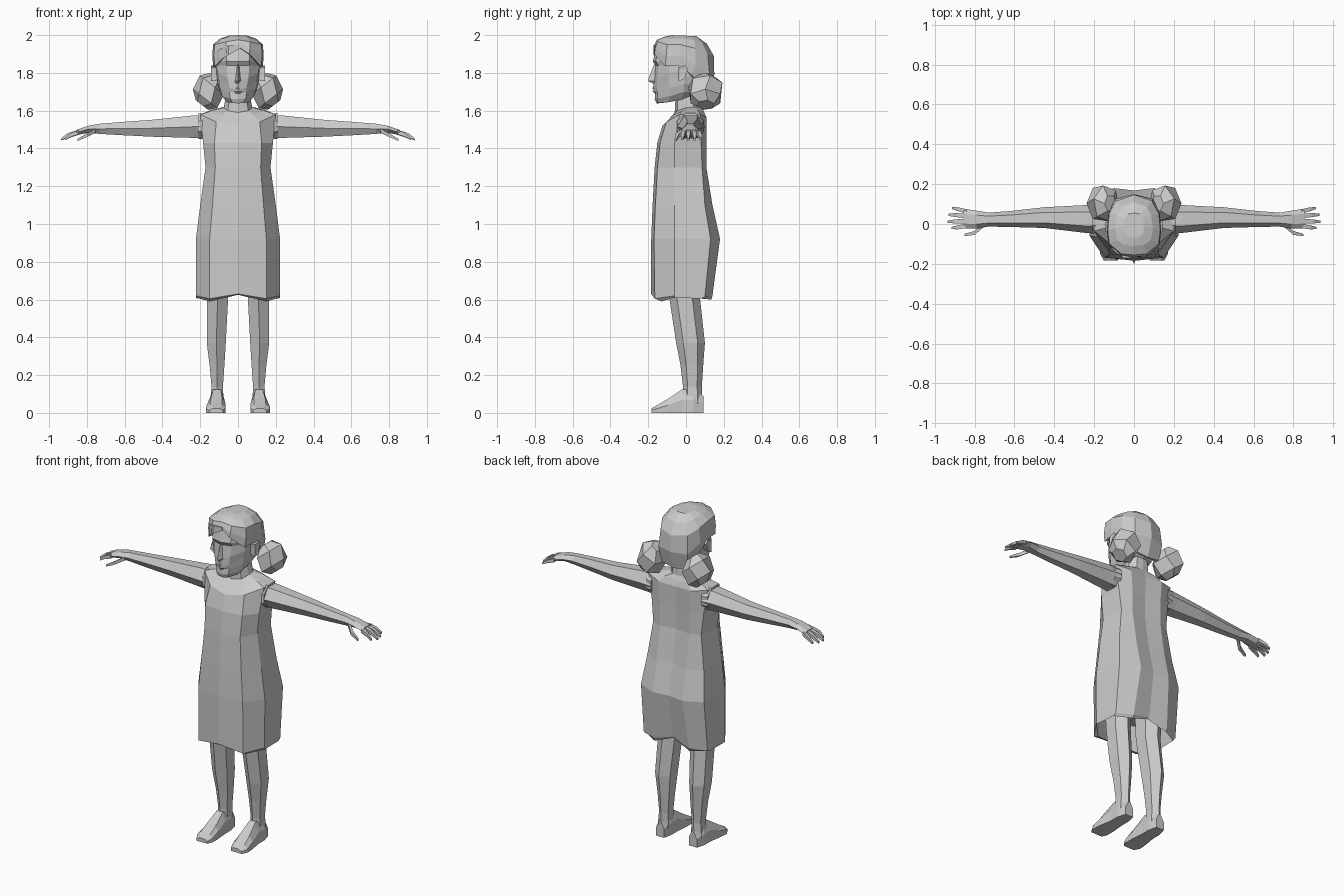
import bpy, bmesh, math

clay = bpy.data.materials.new("light grey")
clay.diffuse_color = (0.6, 0.6, 0.6, 1)


def loft(name, rings, mirror=False, cap_start=True, cap_end=True):
    """Skin a list of equal-length rings of points into one flat-shaded object."""
    bm = bmesh.new()
    vs = [[bm.verts.new(p) for p in ring] for ring in rings]
    n = len(vs[0])
    for a, b in zip(vs, vs[1:]):
        for i in range(n):
            j = (i + 1) % n
            bm.faces.new((a[i], a[j], b[j], b[i]))
    if cap_start:
        bm.faces.new(vs[0][::-1])
    if cap_end:
        bm.faces.new(vs[-1])
    return finish(name, bm, mirror)


def finish(name, bm, mirror=False):
    bmesh.ops.recalc_face_normals(bm, faces=bm.faces)
    me = bpy.data.meshes.new(name)
    bm.to_mesh(me)
    bm.free()
    me.materials.append(clay)
    ob = bpy.data.objects.new(name, me)
    bpy.context.collection.objects.link(ob)
    if mirror:
        ob.modifiers.new("mirror", 'MIRROR').use_mirror_merge = False
    return ob


def sym(half):
    """Complete a right-hand half ring (front centre to back centre)."""
    return half + [(-x, y, z) for x, y, z in half[-2:0:-1]]


def oval(c, ru, rv, axis, n=6, turn=0.0):
    """Ring around c, lying across the x axis or the z axis."""
    ring = []
    for i in range(n):
        t = turn + 2 * math.pi * i / n
        u, v = ru * math.cos(t), rv * math.sin(t)
        ring.append((c[0], c[1] + u, c[2] + v) if axis == 'x'
                    else (c[0] + u, c[1] + v, c[2]))
    return ring


# Dress: z, front y, front corner x, half width, side-back y, back y
def dress_ring(z, f, cx, w, s, b, front_gap=0.015):
    return [(0, f, z), (cx, f + front_gap, z), (w, -0.06, z),
            (w - 0.01, s, z), (0.1, b, z), (0, b - 0.012, z)]


hem = [(0, -0.18, 0.625), (0.15, -0.13, 0.59), (0.222, -0.06, 0.61),
       (0.215, 0.08, 0.605), (0.12, 0.135, 0.60), (0, 0.12, 0.645)]
hem_top = [(0, -0.185, 0.63), (0.15, -0.165, 0.605), (0.222, -0.06, 0.62),
           (0.215, 0.10, 0.615), (0.12, 0.14, 0.62), (0, 0.13, 0.655)]
inside = [(x * 0.9, y * 0.9, 0.75) for x, y, z in hem]
yoke = [(0, -0.125, 1.52), (0.115, -0.105, 1.54), (0.2, -0.035, 1.58),
        (0.2, 0.075, 1.58), (0.11, 0.108, 1.565), (0, 0.1, 1.56)]
neckline = [(0, -0.09, 1.555), (0.085, -0.07, 1.575), (0.14, -0.02, 1.6),
            (0.14, 0.06, 1.605), (0.08, 0.092, 1.60), (0, 0.09, 1.59)]
levels = [dress_ring(0.92, -0.184, 0.15, 0.223, 0.13, 0.18),
          dress_ring(1.1, -0.177, 0.135, 0.2, 0.1, 0.14),
          dress_ring(1.3, -0.166, 0.12, 0.172, 0.085, 0.108),
          dress_ring(1.43, -0.152, 0.125, 0.185, 0.08, 0.108)]
loft("dress", [sym(r) for r in [inside, hem, hem_top] + levels + [yoke, neckline]],
     cap_end=False)

# Upper chest running into the neck
neck_base = [(0, -0.06, 1.59), (0.055, -0.045, 1.60), (0.075, 0, 1.615),
             (0.075, 0.04, 1.62), (0.04, 0.075, 1.62), (0, 0.08, 1.62)]
neck_top = [(0, -0.055, 1.68), (0.04, -0.045, 1.68), (0.058, -0.01, 1.7),
            (0.058, 0.04, 1.7), (0.035, 0.07, 1.7), (0, 0.075, 1.7)]
loft("neck", [sym(r) for r in (neckline, neck_base, neck_top)], cap_start=False)

# Sleeve edges standing slightly proud of the shoulder
loft("sleeve_edge", [oval((x, 0.022, 1.518), ru, rv, 'x', 8, math.pi / 8)
                     for x, ru, rv in ((0.17, 0.08, 0.07), (0.208, 0.073, 0.074),
                                       (0.208, 0.05, 0.05))], mirror=True)

# Head: jaw, mouth, cheeks, brow, forehead
face = [
    [(0, -0.155, 1.638), (0.03, -0.15, 1.642), (0.06, -0.09, 1.645), (0.062, -0.02, 1.66), (0.05, 0.04, 1.68), (0, 0.06, 1.68)],
    [(0, -0.166, 1.66), (0.042, -0.152, 1.665), (0.083, -0.09, 1.675), (0.095, -0.01, 1.70), (0.07, 0.07, 1.7), (0, 0.09, 1.7)],
    [(0, -0.163, 1.69), (0.045, -0.15, 1.70), (0.095, -0.09, 1.72), (0.108, -0.01, 1.74), (0.09, 0.09, 1.74), (0, 0.11, 1.74)],
    [(0, -0.173, 1.71), (0.045, -0.153, 1.72), (0.1, -0.09, 1.76), (0.115, -0.01, 1.78), (0.1, 0.1, 1.78), (0, 0.12, 1.78)],
    [(0, -0.17, 1.76), (0.055, -0.153, 1.775), (0.108, -0.09, 1.8), (0.118, -0.01, 1.82), (0.1, 0.1, 1.82), (0, 0.12, 1.82)],
    [(0, -0.163, 1.84), (0.06, -0.145, 1.84), (0.11, -0.085, 1.84), (0.118, -0.01, 1.85), (0.1, 0.1, 1.85), (0, 0.12, 1.85)],
    [(0, -0.175, 1.86), (0.062, -0.16, 1.862), (0.112, -0.085, 1.86), (0.118, -0.01, 1.87), (0.1, 0.1, 1.87), (0, 0.12, 1.87)],
    [(0, -0.155, 1.95), (0.06, -0.145, 1.94), (0.1, -0.08, 1.94), (0.105, -0.01, 1.94), (0.09, 0.07, 1.94), (0, 0.09, 1.94)]]
loft("head", [sym(r) for r in face])

# Nose and lips
loft("nose", [sym([(0, f, z), (w, -0.15, z), (0, -0.13, z)])
              for z, f, w in ((1.742, -0.172, 0.02), (1.757, -0.2, 0.022),
                              (1.775, -0.196, 0.018), (1.845, -0.17, 0.01))])
loft("lips", [sym([(0, f, z), (w, -0.156, z), (0, -0.13, z)])
              for z, f, w in ((1.69, -0.166, 0.015), (1.702, -0.177, 0.028),
                              (1.71, -0.172, 0.032), (1.718, -0.178, 0.026),
                              (1.73, -0.172, 0.01))])

# Ears
loft("ear", [[(x, y * k - 0.02, 1.80 + z * k) for y, z in
              ((-0.02, -0.045), (0.012, -0.03), (0.03, 0.02), (0.015, 0.04), (-0.02, 0.03))]
             for x, k in ((0.105, 0.8), (0.143, 1), (0.14, 0.6))], mirror=True)

# Hair cap with a parted fringe
hair = [
    [(0, -0.14, 1.935), (0.05, -0.14, 1.9), (0.11, -0.09, 1.84), (0.115, -0.02, 1.84), (0.11, 0.03, 1.78), (0.08, 0.1, 1.69), (0, 0.11, 1.68)],
    [(0, -0.165, 1.94), (0.06, -0.168, 1.9), (0.122, -0.11, 1.835), (0.132, -0.04, 1.84), (0.125, 0.03, 1.79), (0.088, 0.11, 1.695), (0, 0.12, 1.68)],
    [(0, -0.165, 1.955), (0.063, -0.163, 1.93), (0.128, -0.105, 1.89), (0.136, -0.035, 1.89), (0.13, 0.05, 1.84), (0.098, 0.125, 1.79), (0, 0.15, 1.79)],
    [(0, -0.155, 1.975), (0.063, -0.15, 1.965), (0.124, -0.1, 1.95), (0.132, -0.03, 1.95), (0.125, 0.05, 1.93), (0.09, 0.115, 1.9), (0, 0.147, 1.89)],
    [(0, -0.11, 1.993), (0.05, -0.105, 1.988), (0.085, -0.08, 1.98), (0.095, -0.02, 1.982), (0.085, 0.045, 1.973), (0.065, 0.085, 1.96), (0, 0.11, 1.955)],
    [(0, -0.07, 2.0), (0.03, -0.065, 1.998), (0.045, -0.05, 1.997), (0.05, -0.01, 1.997), (0.045, 0.03, 1.996), (0.03, 0.05, 1.995), (0, 0.055, 1.995)]]
loft("hair", [sym(r) for r in hair], cap_start=False)

# Fringe lock swept across the right of the forehead
loft("fringe_lock", [[(x, y, z), (x, y + 0.03, z), (x, y + 0.03, z + h), (x, y, z + h)]
                     for x, y, z, h in ((0.01, -0.168, 1.93, 0.02), (-0.05, -0.172, 1.895, 0.05),
                                        (-0.10, -0.135, 1.865, 0.06), (-0.125, -0.10, 1.84, 0.07))])

# Faceted hair bunches behind the ears, leaning outward
bunch = []
for h, r, n0 in ((-0.088, 0.045, 0), (-0.04, 0.098, 0.5), (0.045, 0.095, 0), (0.085, 0.05, 0.5)):
    ring = []
    for i in range(6):
        t = (i + n0 * 0.5) * math.pi / 3
        u, v = r * math.cos(t), r * math.sin(t) * 0.95
        a = math.radians(32)
        ring.append((0.155 + (u * math.cos(a) + h * math.sin(a)) * 0.8,
                     0.103 + v,
                     1.702 + u * math.sin(a) - h * math.cos(a)))
    bunch.append(ring)
loft("hair_bunch", bunch, mirror=True)

# Arms: x, y, z, half depth, half height
arm = [(0.17, 0.025, 1.515, 0.075, 0.07), (0.24, 0.025, 1.515, 0.07, 0.068),
       (0.45, 0.032, 1.507, 0.052, 0.052), (0.62, 0.025, 1.505, 0.04, 0.04),
       (0.73, 0.022, 1.504, 0.035, 0.031), (0.79, 0.022, 1.502, 0.045, 0.022),
       (0.855, 0.027, 1.485, 0.05, 0.016)]
loft("arm", [oval(s[:3], s[3], s[4], 'x') for s in arm], mirror=True)

# Fingers and thumb: base, knuckle, tip
digits = {"thumb": [(0.755, -0.005, 1.495), (0.80, -0.045, 1.47), (0.85, -0.055, 1.445)],
          "index_finger": [(0.845, -0.01, 1.485), (0.885, -0.017, 1.472), (0.915, -0.02, 1.45)],
          "middle_finger": [(0.845, 0.015, 1.487), (0.90, 0.013, 1.472), (0.936, 0.011, 1.448)],
          "ring_finger": [(0.845, 0.04, 1.487), (0.895, 0.045, 1.47), (0.93, 0.046, 1.448)],
          "little_finger": [(0.84, 0.063, 1.484), (0.88, 0.073, 1.47), (0.912, 0.08, 1.452)]}
for name, pts in digits.items():
    loft(name, [oval(p, r, r, 'x', 4, math.pi / 4)
                for p, r in zip(pts, (0.016, 0.014, 0.008))], mirror=True)

# Legs: x, y, z, half width, half depth
leg = [(0.108, -0.008, 0.78, 0.066, 0.09), (0.108, -0.006, 0.6, 0.064, 0.081),
       (0.115, 0.024, 0.37, 0.058, 0.076), (0.111, 0.031, 0.25, 0.045, 0.06),
       (0.11, 0.034, 0.14, 0.035, 0.05), (0.112, 0.035, 0.05, 0.042, 0.053)]
loft("leg", [oval(s[:3], s[3], s[4], 'z', 6, math.pi / 2) for s in leg], mirror=True)

# Feet: y, inner x, outer x, top height
foot = [(0.092, 0.085, 0.138, 0.09), (0.04, 0.073, 0.153, 0.125), (-0.02, 0.073, 0.153, 0.125),
        (-0.095, 0.066, 0.166, 0.075), (-0.15, 0.066, 0.17, 0.042), (-0.183, 0.08, 0.152, 0.024)]
loft("foot", [[(a, y, 0), (b, y, 0), (b, y, h * 0.55), (b - 0.022, y, h), (a + 0.018, y, h), (a, y, h * 0.6)]
              for y, a, b, h in foot], mirror=True)
